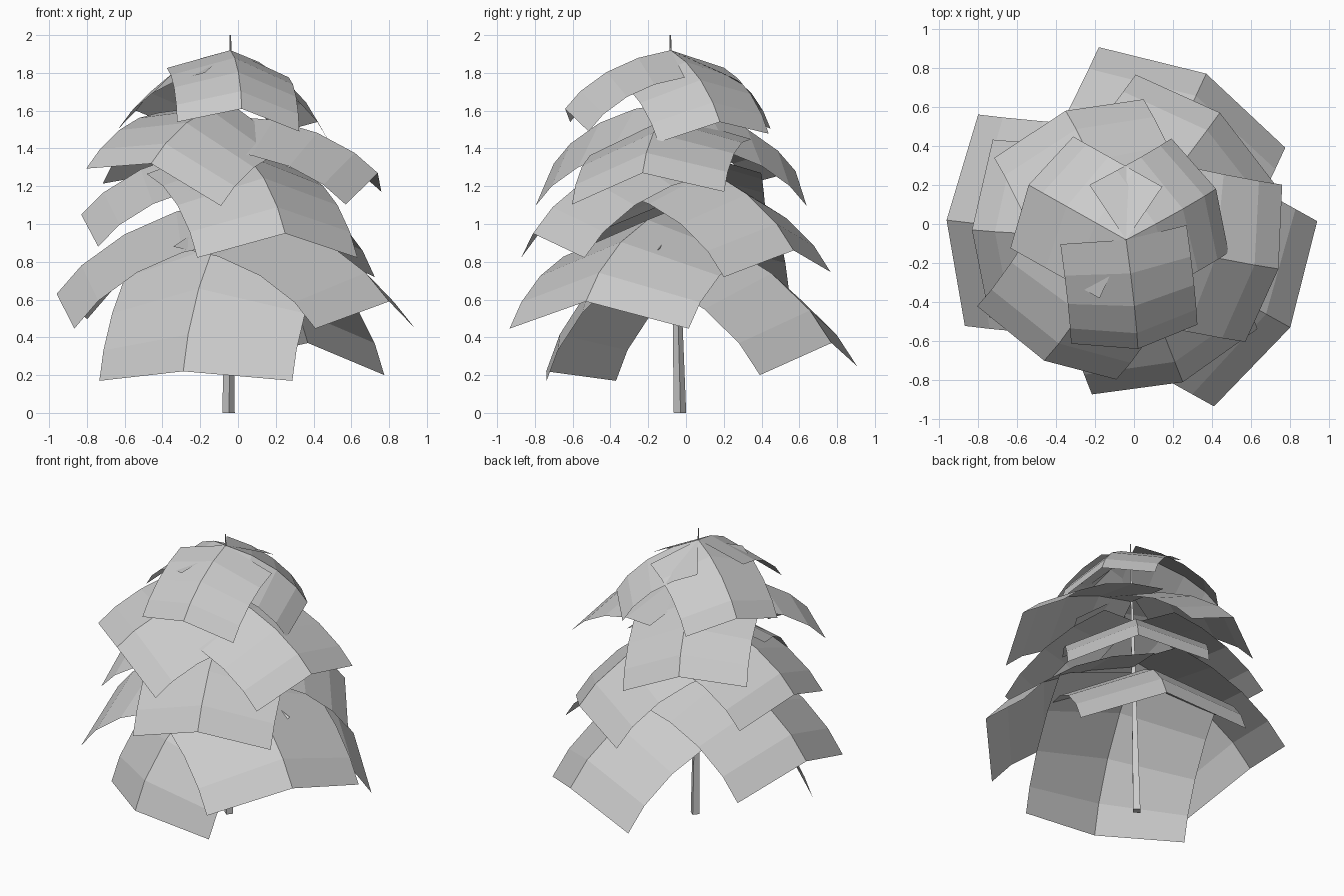
import bpy, math
from mathutils import Vector, Matrix

if "Cube" in bpy.data.objects:
    bpy.data.objects.remove(bpy.data.objects["Cube"])

BASE, TOP = Vector((-0.05, -0.032, 0.0)), Vector((-0.04, -0.083, 2.0))

def mesh_object(name, verts, faces):
    me = bpy.data.meshes.new(name)
    me.from_pydata(verts, [], faces)
    me.update()
    ob = bpy.data.objects.new(name, me)
    bpy.context.collection.objects.link(ob)
    return ob

# Slim tapering trunk, leaning slightly
def trunk(sides=4):
    verts = []
    for centre, radius in ((BASE, 0.033), (TOP, 0.004)):
        for i in range(sides):
            a = 2 * math.pi * i / sides + 0.1
            verts.append(centre + Vector((math.cos(a), math.sin(a), 0)) * radius)
    faces = [(i, (i + 1) % sides, (i + 1) % sides + sides, i + sides) for i in range(sides)]
    caps = [tuple(range(sides))[::-1], tuple(range(sides, 2 * sides))]
    mesh_object("trunk", verts, faces + caps)

# Ridge profile of a bough: (segment length, downward slope)
SEGS = [(0.29, 3), (0.30, 14), (0.28, 26), (0.20, 39)]

def ridge_profile(tip_tilt):
    pts, x, z = [(0.0, 0.0)], 0.0, 0.0
    for length, slope in SEGS:
        x += length * math.cos(math.radians(slope))
        z -= length * math.sin(math.radians(slope))
        pts.append((x, z))
    slopes = [math.radians(v) for v in (3, 8.5, 20, (26 + tip_tilt) / 2, tip_tilt)]
    return pts, slopes

# Bough: drooping sheet folded along its ridge, from the trunk to a given tip
def bough(name, half_width, tip, root_z, roll, tip_tilt=29):
    tip = Vector(tip)
    root = BASE.lerp(TOP, root_z / 2)
    axis = tip - root
    chord = axis.length
    fwd = axis.normalized()
    side = fwd.cross(Vector((0, 0, 1))).normalized()
    side = Matrix.Rotation(math.radians(-roll), 3, fwd) @ side
    up = side.cross(fwd)
    pts, slopes = ridge_profile(tip_tilt)
    ex, ez = pts[-1]
    k, pitch = chord / math.hypot(ex, ez), math.atan2(-ez, ex)
    c, s = math.cos(pitch), math.sin(pitch)
    verts, faces = [], []
    for (x, z), slope in zip(pts, slopes):
        p = root + fwd * (k * (x * c - z * s)) + up * (k * (x * s + z * c))
        t = slope - pitch
        normal = fwd * math.sin(t) + up * math.cos(t)
        drop = normal * (-0.375 * half_width)
        verts += [p - side * half_width + drop, p, p + side * half_width + drop]
    for r in range(len(SEGS)):
        for j in range(2):
            a = r * 3 + j
            faces.append((a, a + 1, a + 4, a + 3))
    mesh_object(name, verts, faces)

# Tiers from the ground up: half width, then (tip, root height, roll, tip tilt)
TIERS = {
    "bottom_bough": (0.543, [
        ((-0.29, -0.74, 0.22), 1.04, 0, 46),
        ((0.80, -0.53, 0.59), 1.08, 0, 37),
        ((-0.96, 0.02, 0.63), 1.13, 3),
        ((0.37, 0.77, 0.37), 0.99, -3)]),
    "lower_bough": (0.456, [
        ((0.25, -0.81, 0.95), 1.43, 0),
        ((0.44, 0.57, 0.86), 1.35, -2),
        ((-0.83, -0.03, 1.05), 1.41, 4)]),
    "upper_bough": (0.415, [
        ((-0.46, -0.70, 1.32), 1.64, 15),
        ((0.74, -0.23, 1.27), 1.57, -5),
        ((-0.35, 0.58, 1.28), 1.62, -9)]),
    "top_bough": (0.328, [
        ((0.02, -0.64, 1.61), 1.92, 5),
        ((-0.54, 0.20, 1.60), 1.92, 0),
        ((0.42, 0.18, 1.54), 1.92, -5)]),
}

trunk()
for name, (half_width, boughs) in TIERS.items():
    for i, spec in enumerate(boughs, 1):
        bough(f"{name}_{i}", half_width, *spec)
